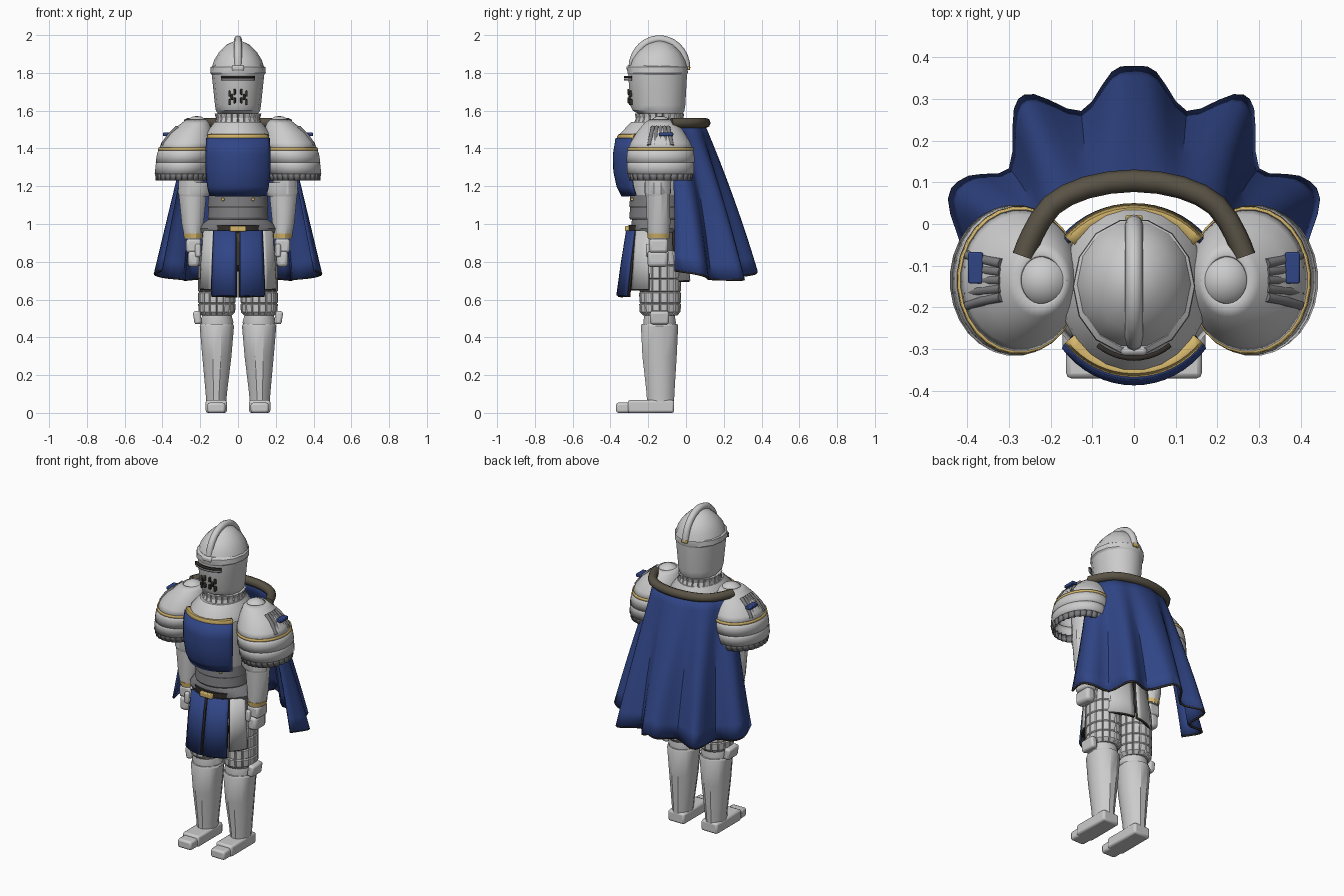
import bpy, bmesh
from math import sin, cos, pi, radians
from mathutils import Vector

if "Cube" in bpy.data.objects:
    bpy.data.objects.remove(bpy.data.objects["Cube"])


def mat(name, c):
    m = bpy.data.materials.new(name)
    m.diffuse_color = (*c, 1)
    m.use_nodes = True
    m.node_tree.nodes["Principled BSDF"].inputs["Base Color"].default_value = m.diffuse_color
    return m


BLUE = mat("blue_cloth", (0.03, 0.06, 0.24))
GOLD = mat("gold_trim", (0.66, 0.47, 0.15))
FUR = mat("brown_fur", (0.10, 0.085, 0.06))
DARK = mat("dark_leather", (0.03, 0.026, 0.022))
IRON = mat("dark_iron", (0.2, 0.2, 0.21))


def surf(name, rows, m=None, closed=True, caps=True, thick=0):
    """Skin a grid of points; optionally cap the ends or give thickness."""
    bm = bmesh.new()
    g = [[bm.verts.new(p) for p in r] for r in rows]
    n = len(g[0])
    for a, b in zip(g, g[1:]):
        for i in range(n if closed else n - 1):
            j = (i + 1) % n
            bm.faces.new((a[i], a[j], b[j], b[i]))
    if closed and caps:
        bm.faces.new(g[0])
        bm.faces.new(g[-1])
    bmesh.ops.recalc_face_normals(bm, faces=bm.faces)
    me = bpy.data.meshes.new(name)
    bm.to_mesh(me)
    bm.free()
    ob = bpy.data.objects.new(name, me)
    bpy.context.collection.objects.link(ob)
    if m:
        me.materials.append(m)
    if thick:
        s = ob.modifiers.new("thick", "SOLIDIFY")
        s.thickness = thick
        s.offset = 0
    return ob


def loft(name, secs, m=None, n=16, ribs=0, depth=0.06, **kw):
    """Stack of ellipses (z, cx, cy, rx, ry), optionally with grooved ribs."""
    if ribs:
        ang = [((i + f) / ribs * 2 * pi, k) for i in range(ribs)
               for f, k in ((0, 1 - depth), (0.12, 1), (0.5, 1.015), (0.88, 1))]
    else:
        ang = [((i + 0.5) / n * 2 * pi, 1) for i in range(n)]
    rows = [[(cx + rx * k * sin(a), cy - ry * k * cos(a), z) for a, k in ang]
            for z, cx, cy, rx, ry in secs]
    return surf(name, rows, m, **kw)


def arc(name, secs, a0, a1, m=None, thick=0.012, n=10, cy=-0.155):
    """Curved plate; angle 0 faces the front; sections are (z, rx, ry)."""
    A = [radians(a0 + (a1 - a0) * i / n) for i in range(n + 1)]
    return surf(name, [[(rx * sin(a), cy - ry * cos(a), z) for a in A] for z, rx, ry in secs],
                m, closed=False, thick=thick)


def box(name, loc, size, m=None, bevel=0.01):
    bpy.ops.mesh.primitive_cube_add(size=1, location=loc)
    ob = bpy.context.object
    ob.name = name
    ob.scale = size
    bpy.ops.object.transform_apply(location=False, rotation=False)
    b = ob.modifiers.new("bevel", "BEVEL")
    b.width = bevel
    b.segments = 2
    if m:
        ob.data.materials.append(m)
    return ob


def tube(name, pts, r, m=None):
    cu = bpy.data.curves.new(name, "CURVE")
    cu.dimensions = "3D"
    cu.bevel_depth, cu.bevel_resolution, cu.use_fill_caps = r, 2, True
    sp = cu.splines.new("POLY")
    sp.points.add(len(pts) - 1)
    for p, q in zip(sp.points, pts):
        p.co = (*q, 1)
    ob = bpy.data.objects.new(name, cu)
    bpy.context.collection.objects.link(ob)
    if m:
        cu.materials.append(m)


def smooth_path(pts, count):
    """Catmull-Rom resampling."""
    P = [Vector(p) for p in pts]
    P = [2 * P[0] - P[1]] + P + [2 * P[-1] - P[-2]]
    out = []
    for i in range(count + 1):
        u = i / count * (len(P) - 3)
        k = min(int(u), len(P) - 4)
        t = u - k
        a, b, c, d = P[k:k + 4]
        out.append(0.5 * (2 * b + (c - a) * t + (2 * a - 5 * b + 4 * c - d) * t ** 2
                          + (3 * b - a - 3 * c + d) * t ** 3))
    return out


# Helmet: bucket, brim, dome, crest, eye slit and breathing holes
loft("helmet", [(1.575, 0, -.13, .10, .11), (1.60, 0, -.145, .117, .14), (1.63, 0, -.15, .122, .150),
                (1.80, 0, -.15, .14, .16)], n=14)
loft("helmet_brim", [(1.79, 0, -.15, .139, .159), (1.80, 0, -.15, .147, .164),
                     (1.83, 0, -.15, .145, .162), (1.84, 0, -.15, .13, .15)], n=14)
loft("helmet_dome", [(1.83, 0, -.145, .138, .155), (1.87, 0, -.145, .125, .142), (1.91, 0, -.142, .10, .115),
                     (1.95, 0, -.14, .06, .07), (1.97, 0, -.14, .015, .02)], n=14)
tube("helmet_crest", [(0, -.141 - .143 * cos(radians(a)), 1.825 + .153 * sin(radians(a)))
                      for a in range(0, 181, 12)], .021)
box("crest_foot", (0, -.30, 1.825), (.065, .03, .03))
box("crest_rivet", (0, .014, 1.825), (.04, .015, .02), GOLD, .004)
for z, m in ((1.778, DARK), (1.765, IRON)):
    arc("eye_slit", [(z - .006, .148, .167), (z + .006, .148, .167)], -36, 36, m)
for s in (-1, 1):
    for x, z in ((.018, 1.70), (.045, 1.69), (.018, 1.655), (.045, 1.645), (.032, 1.672)):
        box("breath_hole", (s * x, -.304 + x * .3, z), (.013, .022, .032), DARK, .004)

# Neck collar, gorget and torso
loft("neck_collar", [(1.52, 0, -.14, .125, .14), (1.56, 0, -.14, .115, .125), (1.585, 0, -.14, .122, .13)],
     ribs=22)
loft("gorget", [(1.45, 0, -.158, .178, .20), (1.48, 0, -.158, .172, .192), (1.54, 0, -.145, .125, .145)], n=24)
loft("torso", [(1.02, 0, -.155, .145, .13), (1.15, 0, -.155, .155, .14), (1.3, 0, -.155, .17, .19),
               (1.46, 0, -.155, .17, .195)], n=24)
plate = [(1.15, .185, .18), (1.20, .20, .205), (1.28, .21, .222), (1.37, .212, .224), (1.455, .206, .21)]
for name, c in (("breastplate", 0), ("backplate", 180)):
    k = 1 if c == 0 else .88
    arc(name, [(z, rx, ry * k) for z, rx, ry in plate], c - 52, c + 52, BLUE, .016, 16)
    t = 1 if c == 0 else .95
    arc(name + "_gold_trim", [(1.445, .207, .21 * t), (1.47, .20, .20 * t), (1.472, .18, .18 * t)],
        c - 52, c + 52, GOLD, .012, 16)

# Waist bands, hip flare, belt
for i in range(2):
    z = 1.095 - .06 * i
    loft("waist_band", [(z - .01, 0, -.155, .157, .142), (z, 0, -.155, .162, .147),
                        (z + .065, 0, -.155, .155, .14)], IRON, 24)
loft("hip_flare", [(.955, 0, -.155, .20, .13), (.975, 0, -.155, .206, .135), (1.01, 0, -.155, .18, .135),
                   (1.03, 0, -.155, .15, .13)], IRON, 24)
loft("belt", [(.955, 0, -.155, .165, .152), (.995, 0, -.155, .165, .152)], DARK, 24)
box("buckle", (0, -.31, .975), (.085, .025, .03), GOLD, .005)
for x in (-.08, .08):
    box("waist_rivet", (x, -.285, 1.13), (.016, .016, .016), GOLD, .005)
loft("hips", [(.78, 0, -.145, .17, .10), (.97, 0, -.15, .165, .13)], IRON)

# Skirt: blue front panels, steel hip and back panels, all with dark borders
for s in (-1, 1):
    for name, a0, a1, zb, grow, m in (("tabard_panel", 3, 41, .62, .05, BLUE),
                                      ("hip_plate", 44, 76, .655, .03, None),
                                      ("back_plate", 128, 176, .70, .02, None)):
        for e, dz, nm, mm in ((0, 0, name, m), (1.8, .007, name + "_border", DARK)):
            o = .008 if m and not e else .002 if not e else -.002
            arc(nm, [(.965, .185 + o, .148 + o), (.80, .195 + o, .15 + grow * .5 + o),
                     (zb - dz, .203 + o, .15 + grow + o)], s * (a0 - e), s * (a1 + e), mm, .013, 6)

for s in (-1, 1):
    # Legs: quilted thigh, knee, greave and foot
    X = s * .112
    thigh = [(.86, .088, .10)]
    for z in (.78, .71, .64, .58):
        thigh += [(z + .005, .099, .110), (z, .093, .104), (z - .005, .099, .111)]
    thigh += [(.535, .097, .108), (.515, .08, .09)]
    loft("thigh_mail", [(z, X, -.137, rx, ry) for z, rx, ry in thigh], ribs=16)
    loft("knee", [(.45, X, -.14, .08, .085), (.48, X, -.14, .09, .088), (.53, X, -.14, .075, .08)], n=16)
    wing = box("knee_wing", (s * .215, -.14, .505), (.04, .10, .07), bevel=.012)
    wing.rotation_euler.y = s * .15
    loft("greave", [(.05, s * .115, -.135, .055, .074), (.10, s * .115, -.135, .058, .076),
                    (.30, X, -.14, .080, .094), (.46, X, -.14, .094, .102), (.47, X, -.14, .088, .098)], n=12)
    box("foot", (s * .115, -.185, .034), (.112, .245, .068), bevel=.012)
    box("toe", (s * .115, -.325, .027), (.095, .09, .054), bevel=.012)

    # Shoulder guard: cap, dome, gold edge, two lames and fluted fringe
    def bell(name, secs, m=None, **kw):
        loft(name, [(z, s * cx, -.135, rx, ry) for z, cx, rx, ry in secs], m, n=28, caps=False, thick=.008, **kw)
    bpy.ops.mesh.primitive_uv_sphere_add(segments=20, ring_count=10, radius=.072, location=(s * .218, -.135, 1.50))
    bpy.context.object.name = "shoulder_cap"
    bell("shoulder_dome", [(1.55, .222, .05, .058), (1.53, .226, .072, .085),
                           (1.48, .25, .112, .125), (1.43, .266, .136, .155), (1.395, .275, .141, .170)])
    bell("shoulder_gold_edge", [(1.405, .274, .144, .171), (1.39, .276, .145, .174)], GOLD)
    bell("shoulder_lame_upper", [(1.40, .275, .14, .167), (1.37, .281, .145, .175), (1.325, .286, .147, .178)])
    bell("shoulder_lame_lower", [(1.335, .287, .142, .171), (1.31, .291, .142, .175), (1.265, .295, .143, .174)])
    bell("shoulder_fringe", [(1.275, .296, .137, .168), (1.23, .298, .133, .160)], IRON, ribs=26)
    # Ribbed shoulder ornament with blue badge
    for i in range(5):
        f = (i - 2) * .5
        tube("shoulder_rib", [(s * .318, -.135 + f * .040, 1.512), (s * .366, -.135 + f * .05, 1.467),
                              (s * .398, -.135 + f * .06, 1.415)], .012, IRON)
    box("shoulder_badge", (s * .38, -.105, 1.475), (.035, .075, .018), BLUE, .004)

    # Arm: upper arm, elbow, forearm, cuff and gauntlet
    loft("upper_arm", [(1.16, s * .25, -.15, .065, .07), (1.46, s * .25, -.14, .075, .08)], n=12)
    loft("elbow", [(1.145, s * .235, -.15, .078, .066), (1.165, s * .23, -.15, .09, .072),
                   (1.22, s * .23, -.15, .088, .072)], n=12)
    loft("forearm", [(.92, s * .235, -.145, .048, .058), (1.0, s * .24, -.145, .060, .064),
                     (1.16, s * .24, -.148, .076, .066)], n=12)
    loft("cuff", [(.925, s * .235, -.145, .052, .06), (.95, s * .236, -.145, .056, .063)], GOLD, 12)
    box("gauntlet", (s * .235, -.145, .885), (.08, .10, .075), bevel=.015)
    box("fingers", (s * .235, -.15, .815), (.06, .11, .085), bevel=.018)
    box("thumb", (s * .212, -.195, .86), (.03, .035, .07), bevel=.01)

# Cape: sheet between a neck arc and a scalloped hem
half_top = [(.255, -.09), (.235, -.04), (.19, .03), (.11, .072), (0, .088)]
half_hem = [(.405, -.06), (.44, .06), (.395, .11), (.295, .13), (.282, .275), (.24, .305),
            (.125, .265), (.05, .36), (0, .372)]


def full(half):
    return [(x, y, 0) for x, y in half] + [(-x, y, 0) for x, y in half[-2::-1]]


N = 48
top, hem = smooth_path(full(half_top), N), smooth_path(full(half_hem), N)
rows = []
for k in range(11):
    t = k / 10
    row = []
    for i in range(N + 1):
        p = top[i].lerp(hem[i], t)
        edge = abs(i / N - .5) * 2
        zb = .755 - .05 * sin(pi * edge)
        row.append((p.x, p.y + .05 * t * (1 - t), 1.54 + (zb - 1.54) * t))
    rows.append(row)
surf("cape", rows, BLUE, closed=False, thick=.012)
tube("cape_hem", rows[-1], .0065, DARK)
fur = smooth_path([(x * 1.04, y * 1.02 + .014, 1.535) for x, y, _ in full(half_top)], 16)
tube("fur_collar", fur, .027, FUR)

# Soft shading with crisp edges
bpy.ops.object.select_all(action="DESELECT")
for ob in bpy.data.objects:
    if ob.type == "MESH":
        ob.select_set(True)
        bpy.context.view_layer.objects.active = ob
bpy.ops.object.shade_smooth_by_angle()
